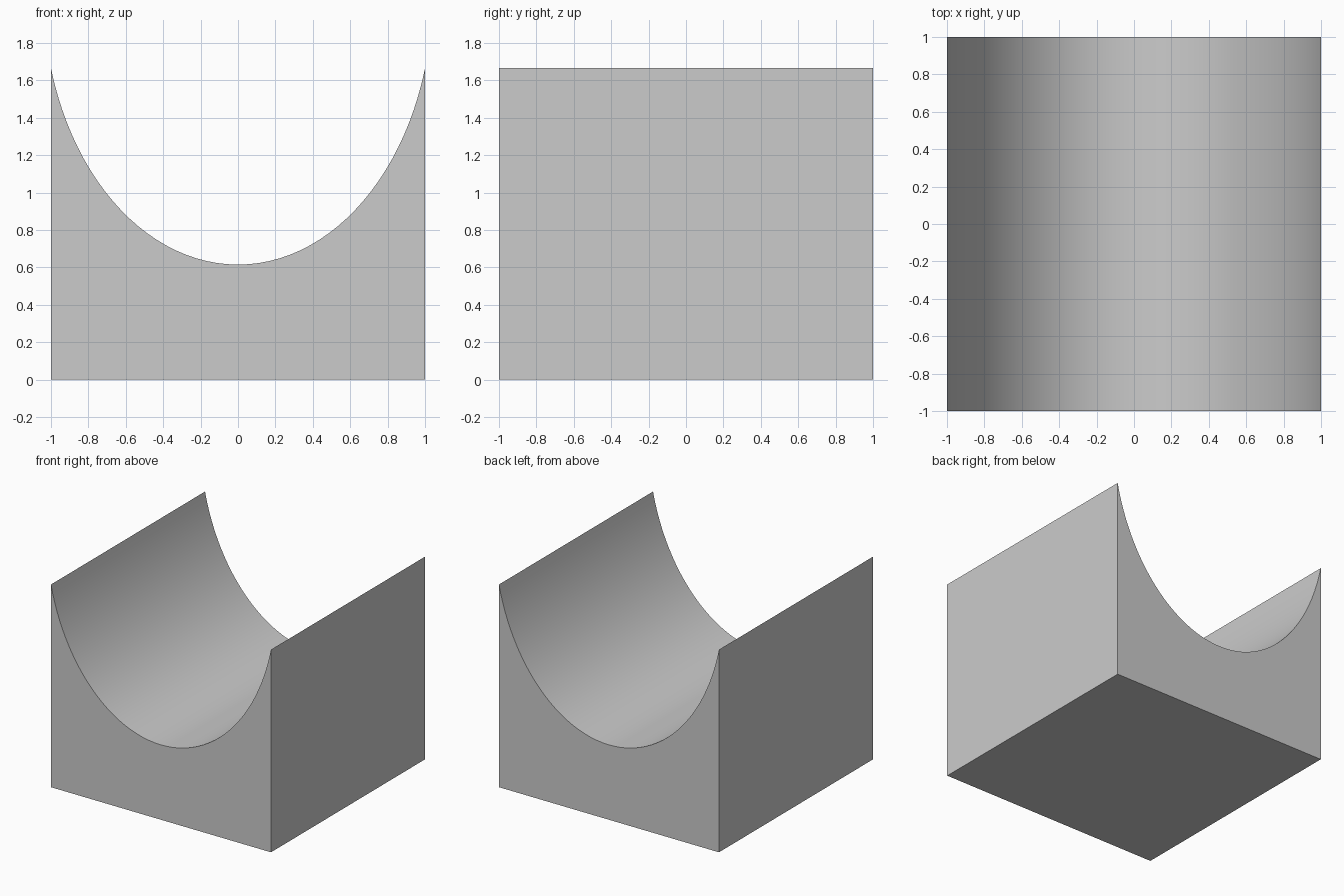
import bpy, bmesh, math

if "Cube" in bpy.data.objects:
    bpy.data.objects.remove(bpy.data.objects["Cube"])

# Elliptical channel profile, cut off at the block sides
A, B, LOW = 1.04, 1.448, 0.615
SEGS = 48
END = math.asin(1 / A)


def channel_point(i):
    t = END * (1 - 2 * i / SEGS)
    return A * math.sin(t), LOW + B * (1 - math.cos(t))


profile = [(-1, 0), (1, 0)] + [channel_point(i) for i in range(SEGS + 1)]

# Extrude the profile from front to back
bm = bmesh.new()
face = bm.faces.new([bm.verts.new((x, -1, z)) for x, z in profile])
result = bmesh.ops.extrude_face_region(bm, geom=[face], use_keep_orig=True)
for v in result["geom"]:
    if isinstance(v, bmesh.types.BMVert):
        v.co.y = 1
bmesh.ops.recalc_face_normals(bm, faces=bm.faces)

mesh = bpy.data.meshes.new("cradle_block")
bm.to_mesh(mesh)
bm.free()
block = bpy.data.objects.new("cradle_block", mesh)
bpy.context.collection.objects.link(block)

# Smooth channel, crisp block edges
bpy.context.view_layer.objects.active = block
block.select_set(True)
bpy.ops.object.shade_smooth_by_angle(angle=math.radians(10))
